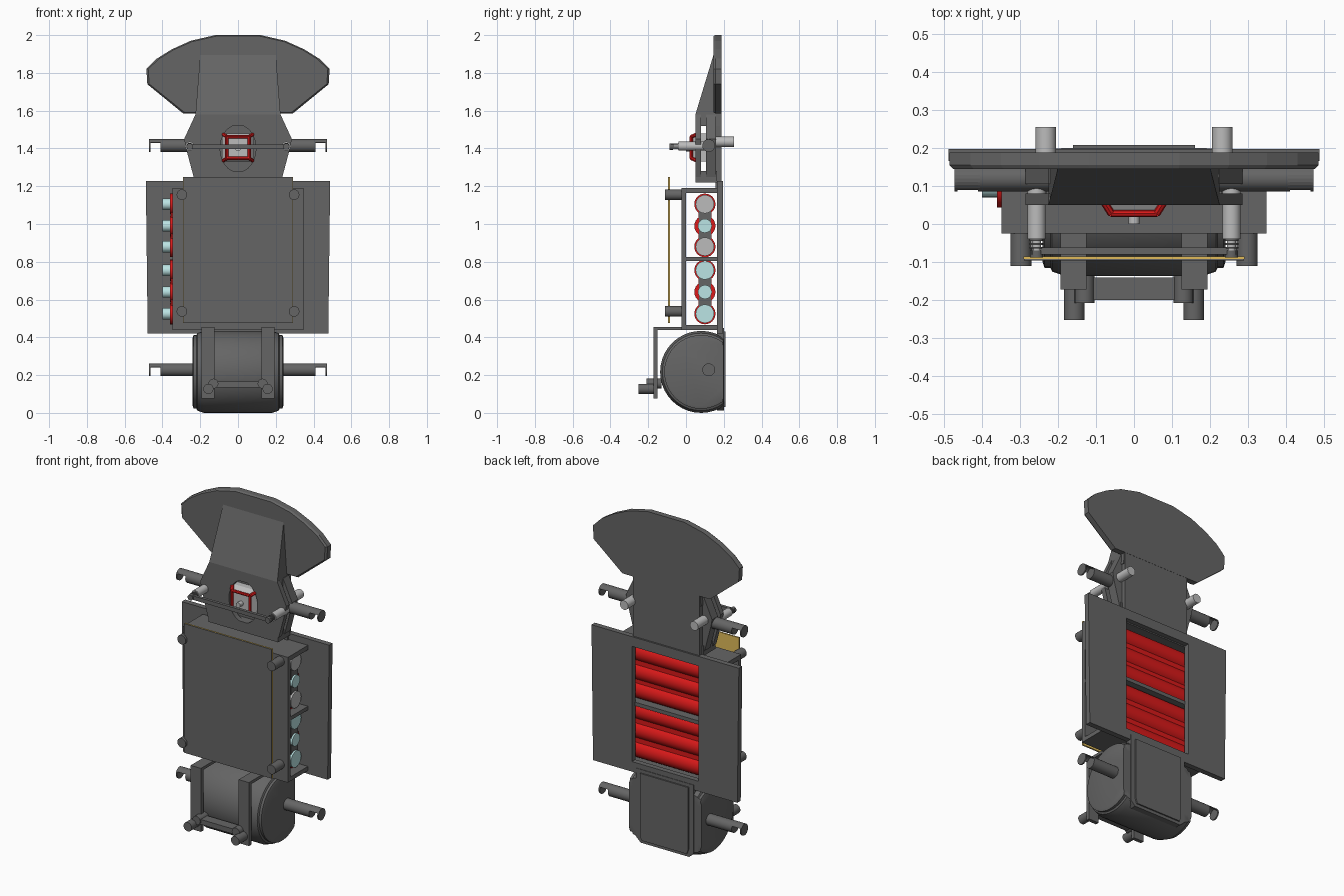
import bpy, bmesh, math
from mathutils import Vector

if "Cube" in bpy.data.objects:
    bpy.data.objects.remove(bpy.data.objects["Cube"])

def mat(name, rgb):
    m = bpy.data.materials.new(name)
    m.diffuse_color = (*rgb, 1)
    m.use_nodes = True
    m.node_tree.nodes["Principled BSDF"].inputs["Base Color"].default_value = m.diffuse_color
    return m

RED = mat("red", (0.7, 0.01, 0.01))
CYAN = mat("pale_cyan", (0.5, 0.78, 0.78))
LIGHT = mat("light_grey", (0.5, 0.5, 0.5))
GOLD = mat("gold", (0.75, 0.5, 0.1))
DARK = mat("dark_grey", (0.13, 0.13, 0.13))

def loft(name, rings, m=DARK, smooth=False):
    """Skin equal-length rings of points and cap both ends."""
    bm = bmesh.new()
    vs = [[bm.verts.new(p) for p in r] for r in rings]
    n = len(rings[0])
    for a, b in zip(vs, vs[1:]):
        for i in range(n):
            j = (i + 1) % n
            bm.faces.new((a[i], a[j], b[j], b[i]))
    bm.faces.new(vs[0][::-1])
    bm.faces.new(vs[-1])
    bmesh.ops.recalc_face_normals(bm, faces=bm.faces)
    me = bpy.data.meshes.new(name)
    bm.to_mesh(me)
    bm.free()
    ob = bpy.data.objects.new(name, me)
    bpy.context.collection.objects.link(ob)
    me.materials.append(m)
    if smooth:
        bpy.ops.object.select_all(action='DESELECT')
        ob.select_set(True)
        bpy.context.view_layer.objects.active = ob
        bpy.ops.object.shade_smooth_by_angle(angle=math.radians(35))
    return ob

def box(name, x0, x1, y0, y1, z0, z1, m=DARK):
    return loft(name, [[(x0, y0, z), (x1, y0, z), (x1, y1, z), (x0, y1, z)] for z in (z0, z1)], m)

def plate(name, pts, y0, y1, m=DARK):
    """Extrude an x-z outline along y."""
    return loft(name, [[(x, y, z) for x, z in pts] for y in (y0, y1)], m)

def rod(name, a, b, r, m=DARK, n=20, r2=None):
    a, b = Vector(a), Vector(b)
    d = b - a
    q = d.to_track_quat('Z', 'Y')
    def ring(c, rad):
        return [c + q @ Vector((rad * math.cos(2 * math.pi * i / n), rad * math.sin(2 * math.pi * i / n), 0)) for i in range(n)]
    return loft(name, [ring(a, r), ring(b, r if r2 is None else r2)], m, True)

def mirror(half):
    return half + [(-x, z) for x, z in reversed(half)]

# head fan with slightly bevelled front edge
fan = mirror([(0.29, 1.585), (0.48, 1.74), (0.485, 1.82), (0.43, 1.875), (0.35, 1.925), (0.25, 1.97), (0.12, 2.0)])
small = [(x * 0.98, 1.8 + (z - 1.8) * 0.97) for x, z in fan]
loft("head_fan", [[(x, 0.145, z) for x, z in small], [(x, 0.155, z) for x, z in fan], [(x, 0.188, z) for x, z in fan]])

# sloping neck wedge under the fan
loft("neck_wedge", [[(s * w, y, z) for y, z in ((0.05, 1.52), (0.05, 1.58), (0.147, 1.9), (0.18, 1.9), (0.18, 1.52))
                     for w in ((0.2 if z > 1.8 else 0.225),)] for s in (-1, 1)])

# neck cheeks: back plate, front plate with oval lens opening
cheek = mirror([(0.235, 1.25), (0.275, 1.4), (0.285, 1.45), (0.225, 1.58)])
plate("neck_back", cheek, 0.105, 0.16)
front = plate("neck_front", cheek, 0.05, 0.08)
cutter = loft("lens_cutter", [[(0.095 * math.cos(t * math.pi / 16), y, 1.4 + 0.125 * math.sin(t * math.pi / 16))
                               for t in range(32)] for y in (0.0, 0.1)])
cutter.hide_render = True
cutter.hide_set(True)
mod = front.modifiers.new("opening", 'BOOLEAN')
mod.operation, mod.object, mod.solver = 'DIFFERENCE', cutter, 'EXACT'
box("neck_base", -0.23, 0.23, 0.05, 0.165, 1.22, 1.28)
box("neck_spine", -0.22, 0.22, 0.155, 0.187, 1.17, 1.62)

# lens unit: pale frustum with red edging
def square(w, h, y):
    return [(-w, y, 1.405 - h), (w, y, 1.405 - h), (w, y, 1.405 + h), (-w, y, 1.405 + h)]
loft("lens_housing", [square(0.055, 0.05, 0.03), square(0.085, 0.075, 0.07), square(0.085, 0.075, 0.11)], LIGHT)
a, b = square(0.06, 0.057, 0.028), square(0.085, 0.075, 0.068)
for i in range(4):
    rod("lens_red_edge", a[i], a[(i + 1) % 4], 0.009, RED, 8)
    rod("lens_red_corner", a[i], b[i], 0.01, RED, 8)
rod("lens_pin", (0, 0.0, 1.4), (0, 0.05, 1.4), 0.015, LIGHT, 12)

# half-cut peg with a thin roof and end disc, used at four places
def side_peg(s, x0, z):
    y, r = 0.12, 0.034
    rod("side_peg", (s * x0, y, z), (s * 0.41, y, z), r)
    arc = [(y + q * math.cos(t), z + q * math.sin(t)) for q, ts in ((r, range(9)), (r - 0.006, range(8, -1, -1)))
           for t in [math.pi * (0.15 + 0.7 * k / 8) for k in ts]]
    loft("peg_roof", [[(s * x, py, pz) for py, pz in arc] for x in (0.405, 0.47)])
    rod("peg_end_disc", (s * 0.464, y, z), (s * 0.472, y, z), r)

for s in (-1, 1):
    side_peg(s, 0.22, 1.415)
    side_peg(s, 0.2, 0.228)
    # sprung rods through the neck
    rod("rear_stub", (s * 0.232, 0.14, 1.435), (s * 0.232, 0.255, 1.435), 0.027, LIGHT)
    rod("front_rod", (s * 0.256, -0.04, 1.412), (s * 0.256, 0.12, 1.412), 0.024, LIGHT)
    rod("spring_core", (s * 0.256, -0.075, 1.412), (s * 0.256, -0.04, 1.412), 0.012, LIGHT, 12)
    for y in (-0.065, -0.055, -0.045):
        rod("spring_coil", (s * 0.256, y, 1.412), (s * 0.256, y + 0.005, 1.412), 0.018, DARK, 14)
    rod("bar_tip", (s * 0.256, -0.088, 1.41), (s * 0.256, -0.07, 1.41), 0.017, DARK, 12)
box("cross_bar", -0.27, 0.27, -0.08, -0.062, 1.398, 1.422)

# wide back plate, open in the middle
for s in (-1, 1):
    plate("back_wing_plate", [(s * 0.22, 0.42), (s * 0.478, 0.42), (s * 0.488, 1.228), (s * 0.22, 1.228)], 0.165, 0.197)
box("back_plate_top", -0.22, 0.22, 0.165, 0.197, 1.17, 1.228)
box("back_plate_bottom", -0.22, 0.22, 0.165, 0.197, 0.42, 0.48)

# cell case: front wall, shelves, open at the sides
box("case_front", -0.348, 0.348, -0.025, 0.0, 0.44, 1.19)
for z0, z1 in ((0.44, 0.465), (0.803, 0.825), (1.163, 1.19)):
    box("case_shelf", -0.348, 0.348, -0.02, 0.168, z0, z1)

# two packs of three cells
for k, zs in enumerate(((1.105, 0.99, 0.88), (0.755, 0.64, 0.525))):
    for i, z in enumerate(zs):
        rod("cell", (-0.36, 0.1, z), (0.295, 0.1, z), 0.056, RED, 24)
        rod("cell_left_cap", (-0.4, 0.1, z), (-0.355, 0.1, z), 0.03, CYAN)
        end = LIGHT if k == 0 and i != 1 else CYAN
        rod("cell_right_cap", (0.29, 0.1, z), (0.315, 0.1, z), 0.037 if i == 1 else 0.049, end)
    box("cell_bridge", -0.355, 0.3, 0.065, 0.135, zs[2], zs[0], RED)
    box("cell_link", 0.3, 0.305, 0.068, 0.132, zs[2], zs[0])

# front board on four posts
box("board", -0.29, 0.29, -0.092, -0.085, 0.475, 1.25, GOLD)
box("board_face", -0.289, 0.289, -0.096, -0.092, 0.476, 1.249)
for x in (-0.297, 0.297):
    for z in (0.537, 1.155):
        rod("board_post", (x, -0.11, z), (x, -0.02, z), 0.028)

# lower drum: flattened at the back, stepped rims
def drum_ring(x, r):
    return [(x, min(0.08 + r * math.cos(t * math.pi / 20), 0.198), 0.217 + r * math.sin(t * math.pi / 20)) for t in range(40)]
loft("drum", [drum_ring(x, r) for x, r in ((-0.24, 0.18), (-0.235, 0.195), (-0.22, 0.195), (-0.215, 0.205), (-0.18, 0.217),
                                            (0.18, 0.217), (0.215, 0.205), (0.22, 0.195), (0.235, 0.195), (0.24, 0.18))], smooth=True)
plate("drum_back", mirror([(0.16, 0.012), (0.19, 0.04), (0.19, 0.45)]), 0.165, 0.2)
plate("drum_back_pad", mirror([(0.15, 0.03), (0.16, 0.06), (0.16, 0.43)]), 0.198, 0.208)

# bent straps over the drum with bolts
strap = [(0.0, 0.455), (-0.172, 0.455), (-0.172, 0.075), (-0.15, 0.075), (-0.15, 0.438), (0.0, 0.438)]
for s in (-1, 1):
    loft("drum_strap", [[(s * x, y, z) for y, z in strap] for x in (0.125, 0.193)])
    rod("outer_bolt", (s * 0.157, -0.252, 0.127), (s * 0.157, -0.15, 0.127), 0.027)
    rod("inner_bolt", (s * 0.13, -0.208, 0.155), (s * 0.13, -0.13, 0.155), 0.026)
box("strap_cross_bar", -0.13, 0.13, -0.2, -0.14, 0.135, 0.165)
